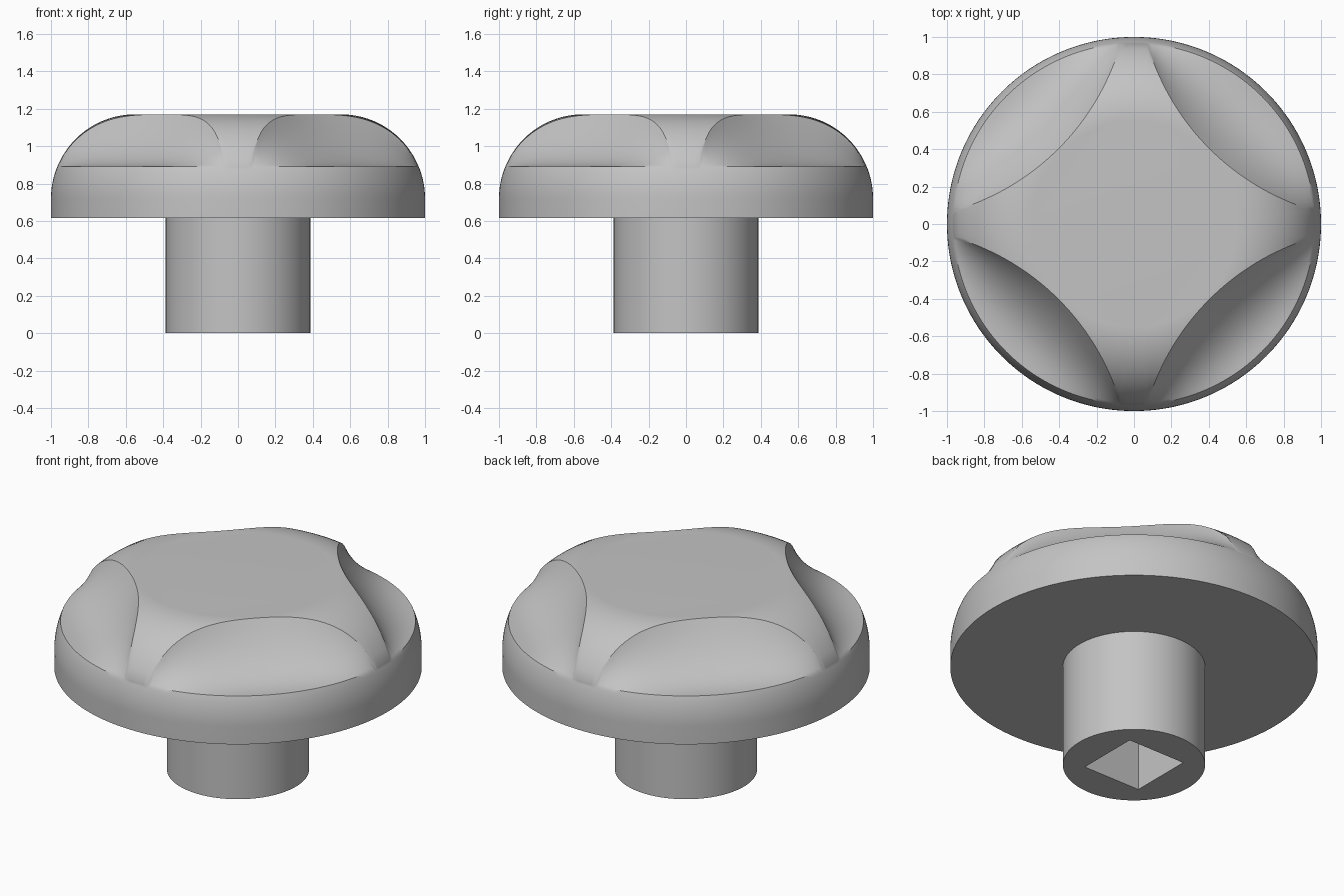
import bpy, bmesh
from math import sin, cos, sqrt, pi, radians

cube = bpy.data.objects.get("Cube")
if cube:
    bpy.data.objects.remove(cube)

SEGMENTS = 256
HEAD_BASE, HEAD_TOP = 0.615, 1.17
FILLET = 0.45                 # rounding of the head's upper edge
FLAT = 1 - FILLET             # radius of the flat top
RIM, RIM_Z = 0.966, 0.89      # outer edge of the finger scallops
SCOOP_R, SCOOP_D = 1.31, 1.88 # plan circle of each scallop's inner edge
STEM_R, SOCKET, SOCKET_DEPTH = 0.387, 0.19, 0.5

grey = bpy.data.materials.new("light_grey")
grey.use_nodes = True
grey.diffuse_color = (0.55, 0.55, 0.55, 1)
grey.node_tree.nodes["Principled BSDF"].inputs["Base Color"].default_value = (0.55, 0.55, 0.55, 1)


def skin(name, rings):
    """Join rings, each a function angle -> (radius, height), into a closed solid."""
    bm = bmesh.new()
    angles = [2 * pi * i / SEGMENTS for i in range(SEGMENTS)]
    loops = []
    for ring in rings:
        loop = []
        for a in angles:
            r, z = ring(a)
            loop.append(bm.verts.new((r * cos(a), r * sin(a), z)))
        loops.append(loop)
    for low, high in zip(loops, loops[1:]):
        for i in range(SEGMENTS):
            j = (i + 1) % SEGMENTS
            bm.faces.new((low[i], low[j], high[j], high[i]))
    bm.faces.new(loops[0])
    bm.faces.new(loops[-1])
    bmesh.ops.remove_doubles(bm, verts=bm.verts, dist=0.0002)
    bmesh.ops.recalc_face_normals(bm, faces=bm.faces)
    mesh = bpy.data.meshes.new(name)
    bm.to_mesh(mesh)
    bm.free()
    obj = bpy.data.objects.new(name, mesh)
    bpy.context.collection.objects.link(obj)
    mesh.materials.append(grey)
    bpy.ops.object.select_all(action='DESELECT')
    obj.select_set(True)
    bpy.context.view_layer.objects.active = obj
    bpy.ops.object.shade_smooth_by_angle(angle=radians(30))
    return obj


def dome(r):
    """Height of the uncut rounded head."""
    return HEAD_TOP - FILLET + sqrt(max(0, FILLET ** 2 - max(0, r - FLAT) ** 2))


def off_diagonal(a):
    return abs(a % (pi / 2) - pi / 4)


def scoop_edge(a):
    """Radius of the scallop's inner edge in direction a."""
    phi = off_diagonal(a)
    disc = SCOOP_R ** 2 - (SCOOP_D * sin(phi)) ** 2
    return min(RIM, SCOOP_D * cos(phi) - sqrt(disc)) if disc > 0 else RIM


def circle(r, z):
    return lambda a: (r, z)


def crown(t):
    """Ring between the flat top and the scallop edge."""
    def ring(a):
        r = FLAT + (scoop_edge(a) - FLAT) * t
        return r, dome(r)
    return ring


def scoop(t):
    """Ring on the hollow floor, flattening towards the rim."""
    def ring(a):
        e = scoop_edge(a)
        k = min(1, off_diagonal(a) / radians(42)) ** 2
        s = 1 - t
        fall = (1 - k) * s ** 2.3 + k * s
        return e + (RIM - e) * t, RIM_Z + (dome(e) - RIM_Z) * fall
    return ring


def socket(z):
    """Square ring of the drive hole."""
    return lambda a: (SOCKET / max(abs(cos(a)), abs(sin(a))), z)


# Head: flat crown, four scallops, rounded rim and skirt
rings = [crown(i / 14) for i in range(15)]
rings += [scoop(i / 16) for i in range(1, 17)]
rings += [circle(RIM + (1 - RIM) * sin(pi / 2 * i / 8), dome(RIM + (1 - RIM) * sin(pi / 2 * i / 8)))
          for i in range(1, 9)]
rings += [circle(1, HEAD_BASE)]
skin("knob_head", rings)

# Stem with a square blind socket in its end
skin("stem", [circle(STEM_R, HEAD_BASE + 0.02), circle(STEM_R, 0),
              socket(0), socket(SOCKET_DEPTH)])
